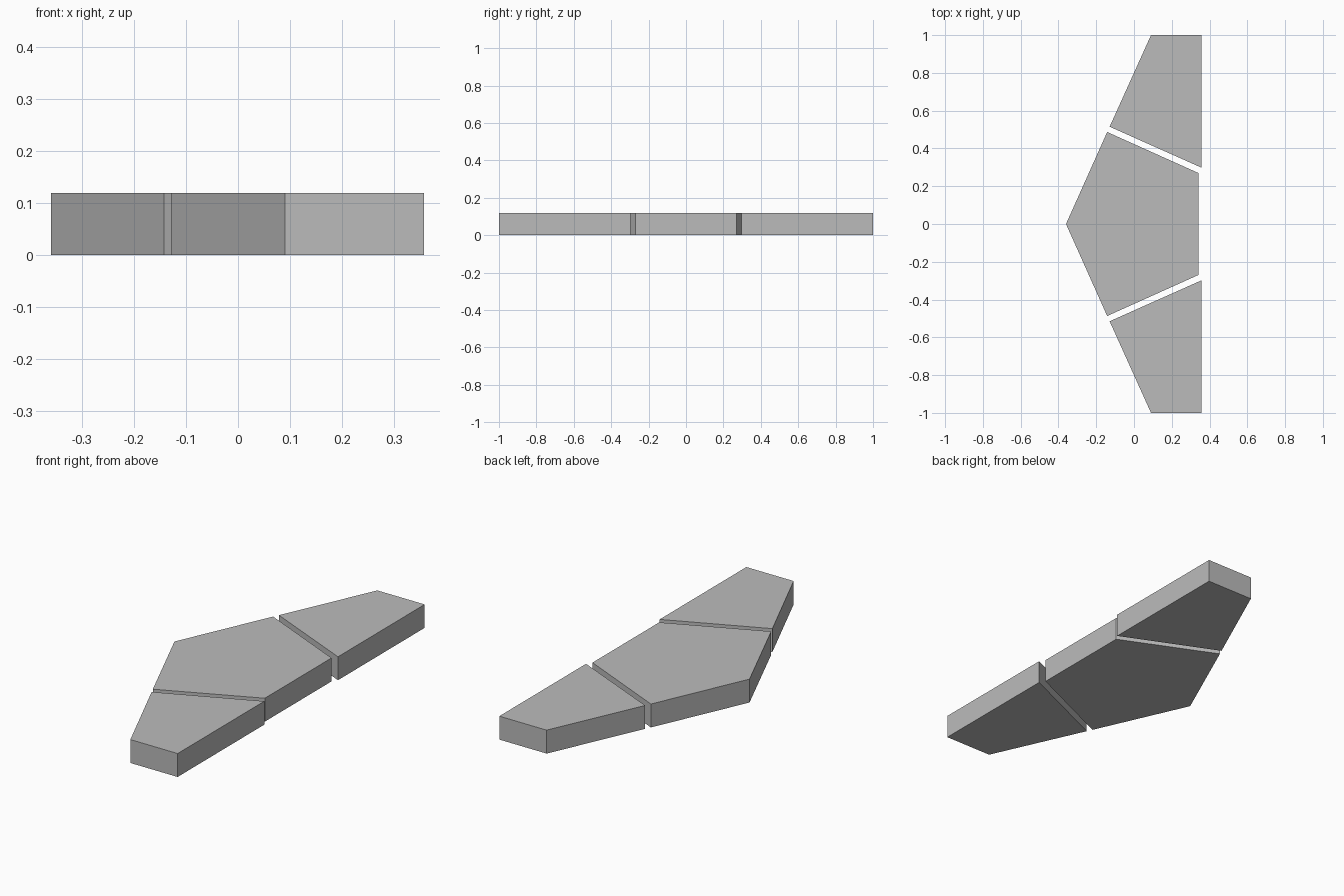
import bpy
import bmesh

cube = bpy.data.objects.get("Cube")
if cube:
    bpy.data.objects.remove(cube, do_unlink=True)

HEIGHT = 0.12

grey = bpy.data.materials.new("plain_grey")
grey.use_nodes = True
colour = (0.5, 0.5, 0.5, 1)
grey.diffuse_color = colour
grey.node_tree.nodes["Principled BSDF"].inputs["Base Color"].default_value = colour


def slab(name, outline):
    """Extrude a flat outline straight up into a prism."""
    bm = bmesh.new()
    base = bm.faces.new([bm.verts.new((x, y, 0)) for x, y in outline])
    top = bmesh.ops.extrude_face_region(bm, geom=[base], use_keep_orig=True)
    verts = [v for v in top["geom"] if isinstance(v, bmesh.types.BMVert)]
    bmesh.ops.translate(bm, verts=verts, vec=(0, 0, HEIGHT))
    bmesh.ops.recalc_face_normals(bm, faces=bm.faces)
    mesh = bpy.data.meshes.new(name)
    bm.to_mesh(mesh)
    bm.free()
    mesh.materials.append(grey)
    obj = bpy.data.objects.new(name, mesh)
    bpy.context.collection.objects.link(obj)
    return obj


# Pointed five-sided middle slab
slab("middle_slab", [(-0.36, 0), (-0.142, -0.487), (0.341, -0.27),
                     (0.341, 0.27), (-0.142, 0.487)])

# Matching four-sided end slabs, mirrored front to back
end_outline = [(-0.129, 0.515), (0.358, 0.298), (0.358, 1), (0.09, 1)]
for name, side in (("back_slab", 1), ("front_slab", -1)):
    slab(name, [(x, y * side) for x, y in end_outline])
